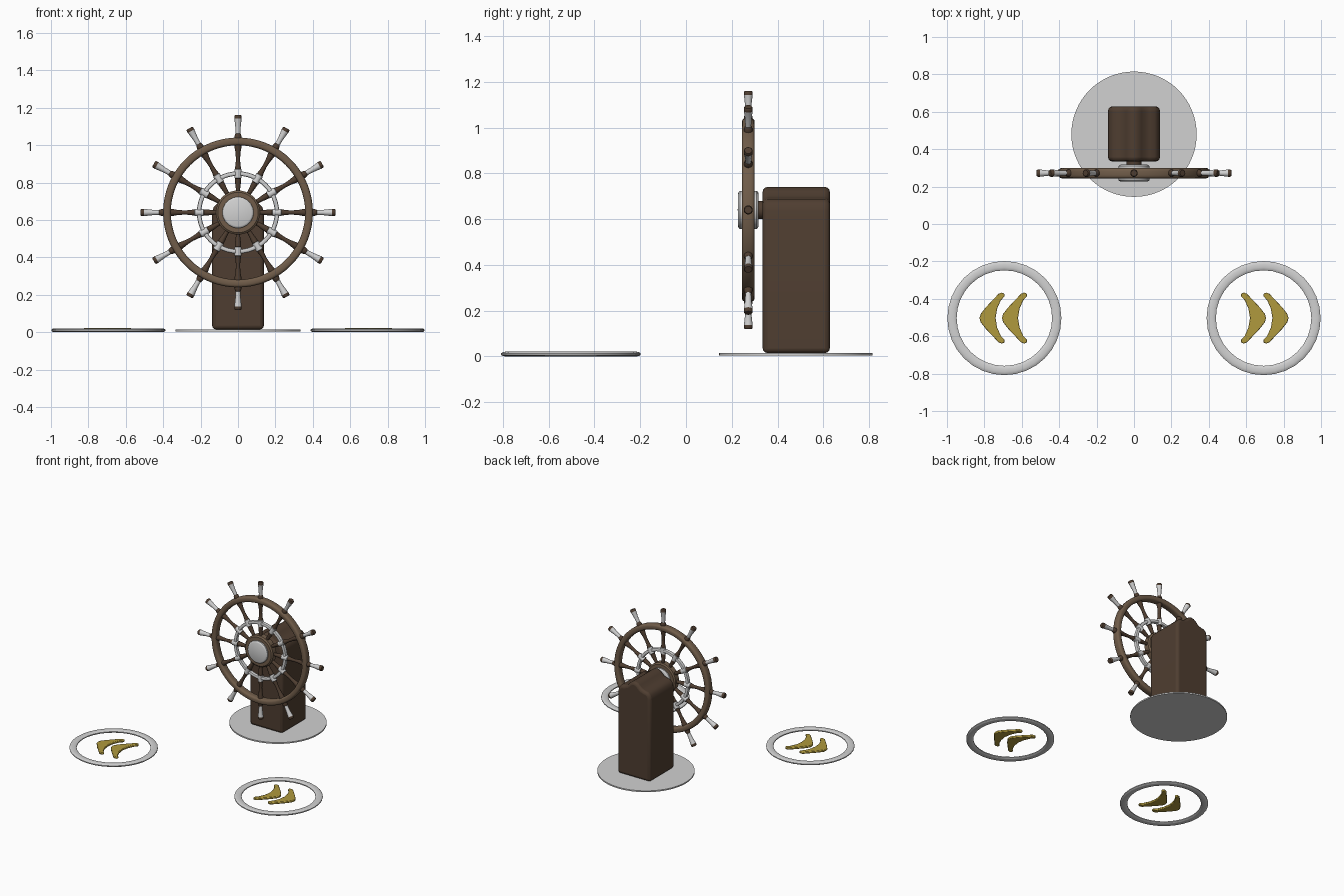
import bpy, bmesh, math
from mathutils import Matrix, Vector

if "Cube" in bpy.data.objects:
    bpy.data.objects.remove(bpy.data.objects["Cube"])


def mat(name, r, g, b):
    m = bpy.data.materials.new(name)
    m.diffuse_color = [(c / 255) ** 2.2 for c in (r, g, b)] + [1]
    m.use_nodes = True
    m.node_tree.nodes["Principled BSDF"].inputs["Base Color"].default_value = m.diffuse_color
    return m


DARK = mat("dark wood", 80, 64, 52)
WOOD = mat("rim wood", 112, 93, 75)
METAL = mat("pale metal", 208, 208, 208)
GOLD = mat("gold", 174, 152, 64)


def finish(bm, name, mats, matrix=Matrix(), angle=35):
    bmesh.ops.remove_doubles(bm, verts=bm.verts, dist=1e-5)
    bmesh.ops.recalc_face_normals(bm, faces=bm.faces)
    me = bpy.data.meshes.new(name)
    bm.to_mesh(me)
    bm.free()
    for m in mats:
        me.materials.append(m)
    me.transform(matrix)
    ob = bpy.data.objects.new(name, me)
    bpy.context.collection.objects.link(ob)
    bpy.ops.object.select_all(action='DESELECT')
    ob.select_set(True)
    bpy.context.view_layer.objects.active = ob
    bpy.ops.object.shade_smooth_by_angle(angle=math.radians(angle))
    return ob


def lathe(name, prof, mats, matrix=Matrix(), segs=32, closed=False, index=None):
    """Turn (radius, height) points about local z; index gives a slot per band."""
    bm = bmesh.new()
    rings = []
    for r, h in prof:
        rings.append([bm.verts.new((r * math.cos(a), r * math.sin(a), h))
                      for a in (2 * math.pi * i / segs for i in range(segs))])
    n = len(prof)
    for k in range(n if closed else n - 1):
        a, b = rings[k], rings[(k + 1) % n]
        for i in range(segs):
            j = (i + 1) % segs
            f = bm.faces.new((a[i], a[j], b[j], b[i]))
            f.material_index = index[k] if index else 0
    return finish(bm, name, mats, matrix)


def prism(name, pts, matrix, depth, m):
    """Extrude a flat xy outline along local z."""
    bm = bmesh.new()
    face = bm.faces.new([bm.verts.new((x, y, 0)) for x, y in pts])
    ext = bmesh.ops.extrude_face_region(bm, geom=[face])
    bmesh.ops.translate(bm, vec=(0, 0, depth),
                        verts=[v for v in ext["geom"] if isinstance(v, bmesh.types.BMVert)])
    return finish(bm, name, [m], matrix)


def bevel(ob, width, segments):
    mod = ob.modifiers.new("Bevel", 'BEVEL')
    mod.width, mod.segments = width, segments
    mod.limit_method, mod.angle_limit = 'ANGLE', math.radians(55)
    mod.use_clamp_overlap = False


def oval(radius, rx, rz, n=12, power=1.0):
    """Rounded cross-section for a ring; power below 1 makes it squarer."""
    out = []
    for i in range(n):
        c = math.cos(2 * math.pi * (i + .5) / n)
        s = math.sin(2 * math.pi * (i + .5) / n)
        out.append((radius + rx * math.copysign(abs(c) ** power, c),
                    rz * math.copysign(abs(s) ** power, s)))
    return out


# Base disc
lathe("base_disc", [(0, .005), (.335, .005), (.335, .015), (0, .015)], [METAL],
      Matrix.Translation((0, .48, 0)), 64)

# Pedestal with a wavy crown
half = [(.138, .015), (.138, .635), (.131, .667), (.111, .687), (.085, .692),
        (.06, .701), (.04, .721), (.02, .736)]
outline = half + [(0, .74)] + [(-x, z) for x, z in reversed(half)]
to_front = Matrix.Rotation(math.pi / 2, 4, 'X')      # local z points to -y
post = prism("pedestal", outline, Matrix.Translation((0, .628, 0)) @ to_front, .293, DARK)
bevel(post, .02, 3)

# Wheel: rim, inner ring, hub and axle
centre = Vector((0, .272, .64))
wheel = Matrix.Translation(centre) @ to_front
lathe("wheel_rim", oval(.38, .021, .028, 16, .6), [WOOD], wheel, 64, True)
lathe("inner_ring", oval(.208, .012, .015, 12, .6), [METAL], wheel, 48, True)
lathe("hub", [(0, -.028), (.108, -.028), (.118, -.02), (.118, .02), (.108, .028), (0, .028)],
      [WOOD], wheel, 40)
for name, sign in (("front_cap", 1), ("back_cap", -1)):
    prof = [(.083, .02), (.083, .037), (.079, .042), (.072, .045), (0, .046)]
    lathe(name, [(r, h * sign) for r, h in prof], [METAL], wheel, 40)
lathe("axle", [(.04, -.1), (.04, -.03)], [DARK], wheel, 24)

# Turned spokes with metal collars and handles: (radius, distance from hub)
spoke = [(.012, .10), (.012, .13), (.016, .165), (.017, .183), (.020, .185), (.020, .231),
         (.017, .233), (.013, .255), (.011, .285), (.014, .325), (.019, .352), (.019, .405),
         (.016, .418), (.013, .422), (.014, .455), (.019, .497), (.020, .502),
         (.020, .514), (.016, .52), (0, .52)]
slots = [1 if 4 <= k <= 5 or 13 <= k <= 15 else 0 for k in range(len(spoke) - 1)]
for i in range(12):
    turn = Matrix.Rotation(i * math.pi / 6, 4, 'Y')
    lathe("spoke_%02d" % (i + 1), spoke, [DARK, METAL],
          Matrix.Translation(centre) @ turn, 14, index=slots)

# Floor markers: ring with two chevrons pointing outward on each side
upper = [(.612, .05), (.592, .095), (.571, .118), (.573, .131), (.588, .136),
         (.604, .130), (.632, .10), (.672, .058), (.70, .022)]
chevron = [(.62, 0)] + upper + [(.706, 0)] + [(x, -y) for x, y in reversed(upper)]
for side, s in (("right", 1), ("left", -1)):
    lathe(side + "_marker_ring", oval(.28, .0255, .0104, 12, .85), [METAL],
          Matrix.Translation((s * .693, -.503, .0104)), 32, True)
    for k in range(2):
        pts = [(s * (x + k * .12), y) for x, y in chevron]
        c = prism("%s_chevron_%d" % (side, k + 1), pts,
                  Matrix.Translation((0, -.503, .006)), .016, GOLD)
        bevel(c, .004, 2)
